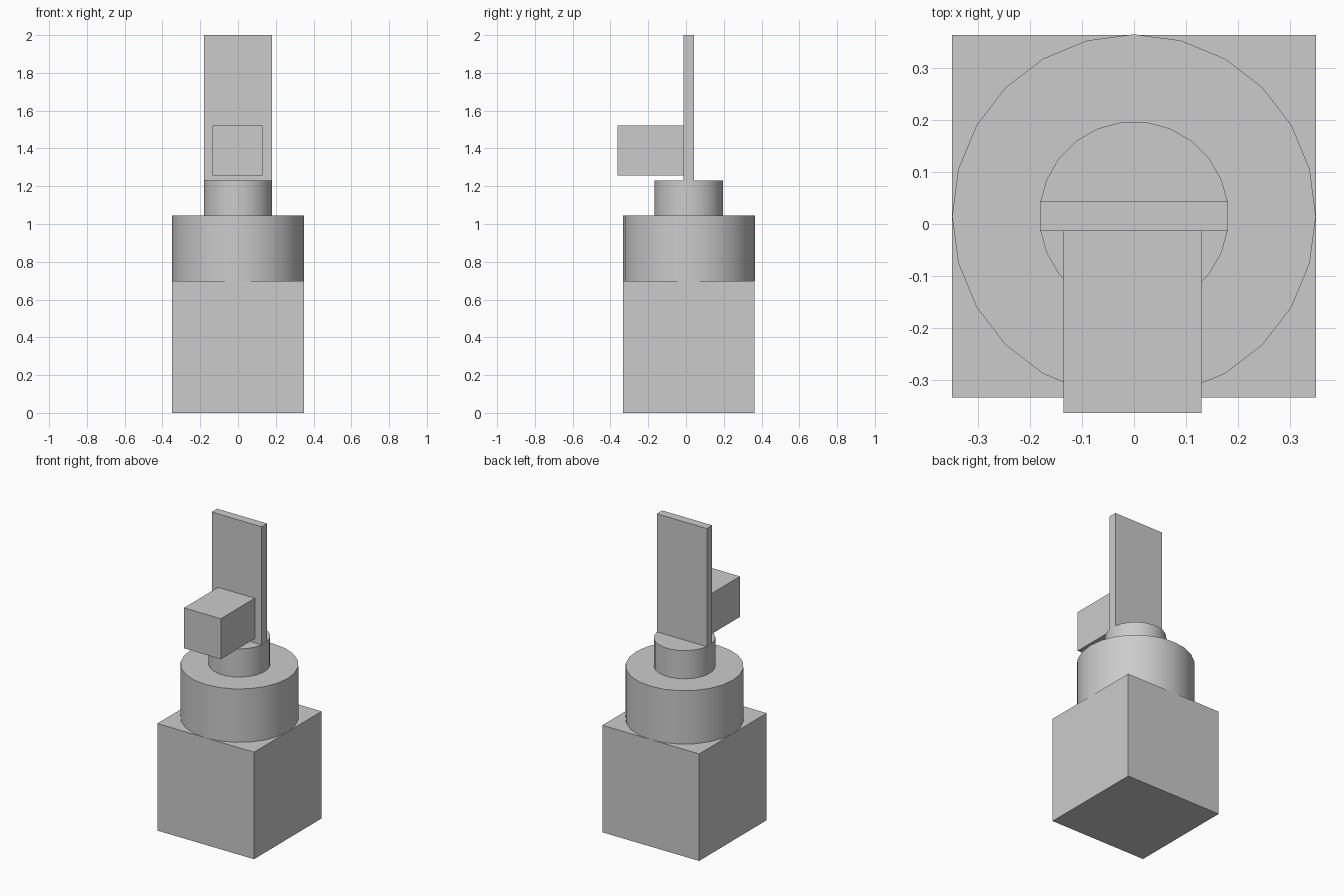
import bpy
import math

if "Cube" in bpy.data.objects:
    bpy.data.objects.remove(bpy.data.objects["Cube"])

CY = 0.015  # depth of the main axis


def box(name, x, y, z):
    """Box from (min, max) ranges on each axis."""
    bpy.ops.mesh.primitive_cube_add(size=1)
    ob = bpy.context.object
    ob.name = name
    ob.location = [(a + b) / 2 for a, b in (x, y, z)]
    ob.scale = [b - a for a, b in (x, y, z)]
    bpy.ops.object.transform_apply(location=False, rotation=False, scale=True)
    return ob


def drum(name, radius, z0, z1, turn=0.0):
    """Upright 24-sided cylinder on the main axis."""
    bpy.ops.mesh.primitive_cylinder_add(
        vertices=24, radius=radius, depth=z1 - z0,
        location=(0, CY, (z0 + z1) / 2), rotation=(0, 0, turn))
    ob = bpy.context.object
    ob.name = name
    bpy.ops.object.shade_smooth_by_angle(angle=math.radians(30))
    return ob


# Square base and the two stacked drums
box("base_block", (-0.349, 0.349), (-0.333, 0.363), (0, 0.698))
drum("lower_drum", 0.349, 0.698, 1.046)
drum("upper_drum", 0.182, 1.046, 1.23, math.radians(7.5))

# Upright plate and the block on its front face
box("upright_plate", (-0.18, 0.18), (-0.013, 0.043), (1.23, 2.0))
box("front_block", (-0.135, 0.13), (-0.363, -0.013), (1.257, 1.521))
